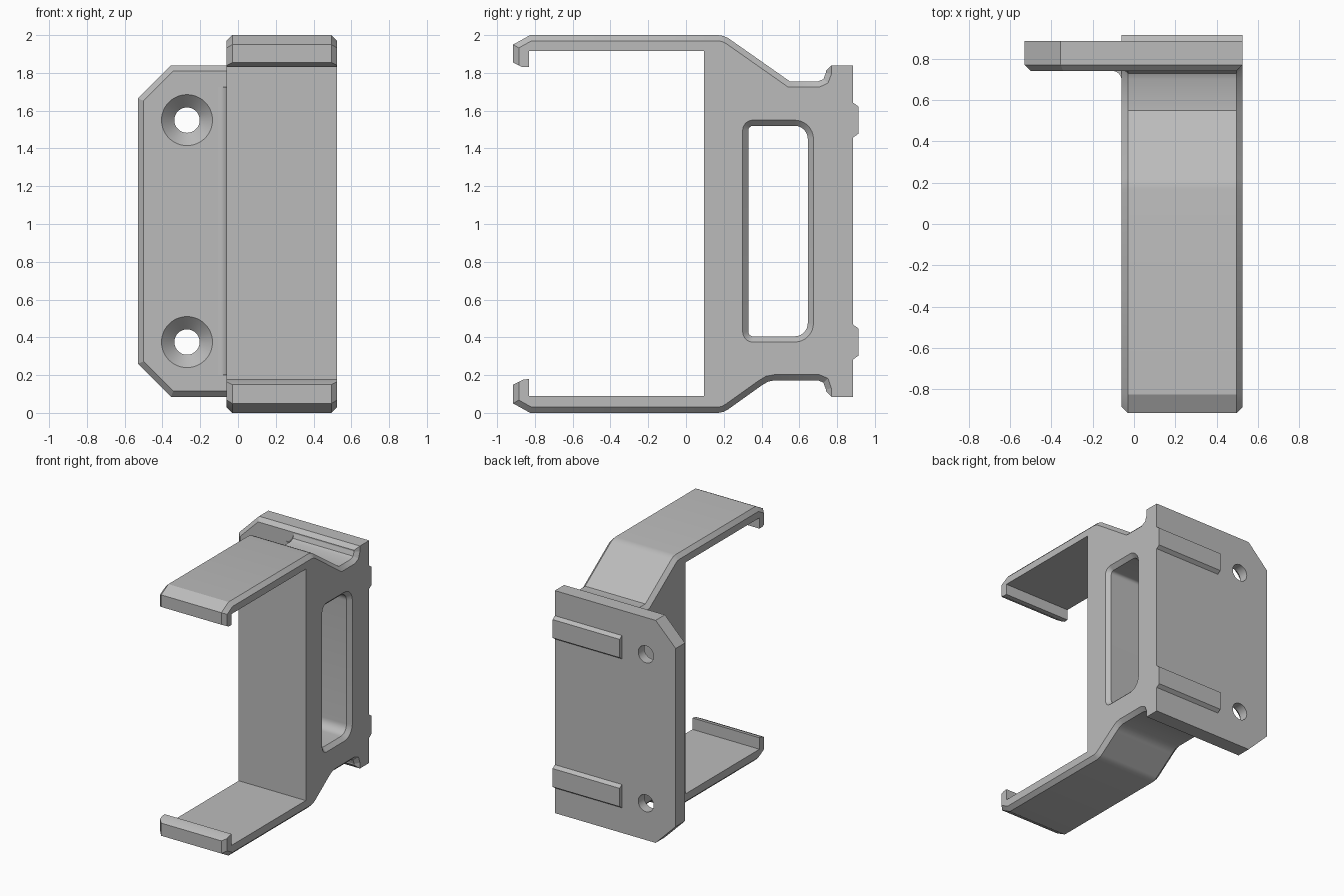
import bpy, bmesh, math
from mathutils import Vector

if "Cube" in bpy.data.objects:
    bpy.data.objects.remove(bpy.data.objects["Cube"])

grey = bpy.data.materials.new("plain grey")
grey.diffuse_color = (0.5, 0.5, 0.5, 1)
grey.use_nodes = True
grey.node_tree.nodes["Principled BSDF"].inputs["Base Color"].default_value = grey.diffuse_color


def offset(pts, dist):
    """Move each edge of a counter-clockwise ring inward by its own distance."""
    n = len(pts)
    if not isinstance(dist, list):
        dist = [dist] * n
    lines = []
    for i in range(n):
        p, q = Vector(pts[i]), Vector(pts[(i + 1) % n])
        d = (q - p).normalized()
        lines.append((p + Vector((-d.y, d.x)) * dist[i], d))
    out = []
    for i in range(n):
        (p, d), (q, e) = lines[i - 1], lines[i]
        cross = d.x * e.y - d.y * e.x
        if abs(cross) < 1e-6:
            out.append(tuple(q))
            continue
        w = q - p
        out.append(tuple(p + d * ((w.x * e.y - w.y * e.x) / cross)))
    return out


def loft(name, rings):
    """Skin equal-length rings of 3D points and cap both ends."""
    bm = bmesh.new()
    vs = [[bm.verts.new(p) for p in r] for r in rings]
    n = len(vs[0])
    for a, b in zip(vs, vs[1:]):
        for i in range(n):
            j = (i + 1) % n
            bm.faces.new((a[i], a[j], b[j], b[i]))
    bm.faces.new(vs[0])
    bm.faces.new(vs[-1])
    bmesh.ops.recalc_face_normals(bm, faces=bm.faces)
    me = bpy.data.meshes.new(name)
    bm.to_mesh(me)
    bm.free()
    ob = bpy.data.objects.new(name, me)
    bpy.context.collection.objects.link(ob)
    me.materials.append(grey)
    return ob


def along_x(ring, x):
    return [(x, y, z) for y, z in ring]


def along_y(ring, y):
    return [(x, y, z) for x, z in ring]


def activate(ob):
    bpy.ops.object.select_all(action='DESELECT')
    ob.select_set(True)
    bpy.context.view_layer.objects.active = ob


def cut(ob, cutter):
    cutter.hide_render = True
    activate(ob)
    m = ob.modifiers.new("cut", 'BOOLEAN')
    m.operation, m.solver, m.object = 'DIFFERENCE', 'EXACT', cutter
    bpy.ops.object.modifier_apply(modifier=m.name)
    bpy.data.objects.remove(cutter)


X0, X1, C = -0.06, 0.525, 0.03      # arm width and chamfer size

# Clamp body: side profile with chamfered outer edges
lower = [(-.915, .15), (-.915, .05), (-.825, 0), (.17, 0), (.20, .006), (.225, .02),
         (.40, .145), (.435, .166), (.47, .172), (.70, .172), (.728, .16), (.74, .125)]
upper = [(.74, 1.80), (.728, 1.768), (.70, 1.755), (.55, 1.755), (.225, 1.983),
         (.20, 1.995), (.17, 2), (-.825, 2), (-.915, 1.95), (-.915, 1.855)]
inner = [(-.865, 1.83), (-.83, 1.83), (-.83, 1.915), (.095, 1.915),
         (.095, .09), (-.83, .09), (-.83, .18), (-.865, .175)]
profile = lower + [(.80, .125), (.80, 1.80)] + upper + inner
d = [C] * (len(lower) - 1) + [0] * 3 + [C] * (len(upper) - 1) + [0] * (len(inner) + 1)
small = offset(profile, d)
body = loft("clamp_body", [along_x(small, X0), along_x(profile, X0 + C),
                           along_x(profile, X1 - C), along_x(small, X1)])

# Window through the body, chamfered on both sides
window = []
for cy, cz, r, a0 in ((.575, .475, .1, -90), (.575, 1.45, .1, 0),
                      (.355, 1.495, .055, 90), (.355, .43, .055, 180)):
    for k in range(9):
        a = math.radians(a0 + k * 11.25)
        window.append((cy + r * math.cos(a), cz + r * math.sin(a)))
wide, narrow = offset(window, -.02), offset(window, C)
cut(body, loft("window_cutter", [along_x(wide, X0 - .02), along_x(narrow, X0 + C),
                                 along_x(narrow, X1 - C), along_x(wide, X1 + .02)]))

# Mounting plate with clipped corners and a chamfered front
outline = [(-.355, .085), (X1, .085), (X1, 1.84), (-.355, 1.84), (-.53, 1.665), (-.53, .26)]
plate = loft("mounting_plate", [along_y(offset(outline, C), .74),
                                along_y(outline, .77), along_y(outline, .885)])

# Countersunk screw holes
for z in (.375, 1.55):
    def circle(r, y):
        return [(-.27 + r * math.cos(t * math.tau / 48), y, z + r * math.sin(t * math.tau / 48))
                for t in range(48)]
    cut(plate, loft("hole_cutter", [circle(.155, .72), circle(.067, .808), circle(.067, .92)]))

# Locating rails on the back of the plate
for name, z in (("lower_rail", .375), ("upper_rail", 1.55)):
    ring = [(.88, -.092), (.885, -.092), (.913, -.072), (.913, .072), (.885, .092), (.88, .092)]
    ring = [(y, z + h) for y, h in ring]
    loft(name, [along_x(ring, X0), along_x(ring, X1)])

# Concave fillet where the body meets the plate
arc = [(X0 - .045 * (1 - math.cos(math.radians(a))), .695 + .045 * math.sin(math.radians(a)))
       for a in range(0, 91, 15)]
ring = arc + [(-.105, .76), (-.05, .76), (-.05, .695)]
loft("side_fillet", [[(x, y, z) for x, y in ring] for z in (.2, 1.725)])

# Smooth curved areas, keep chamfers crisp
for ob in list(bpy.context.scene.objects):
    activate(ob)
    bpy.ops.object.shade_smooth_by_angle(angle=math.radians(25))
